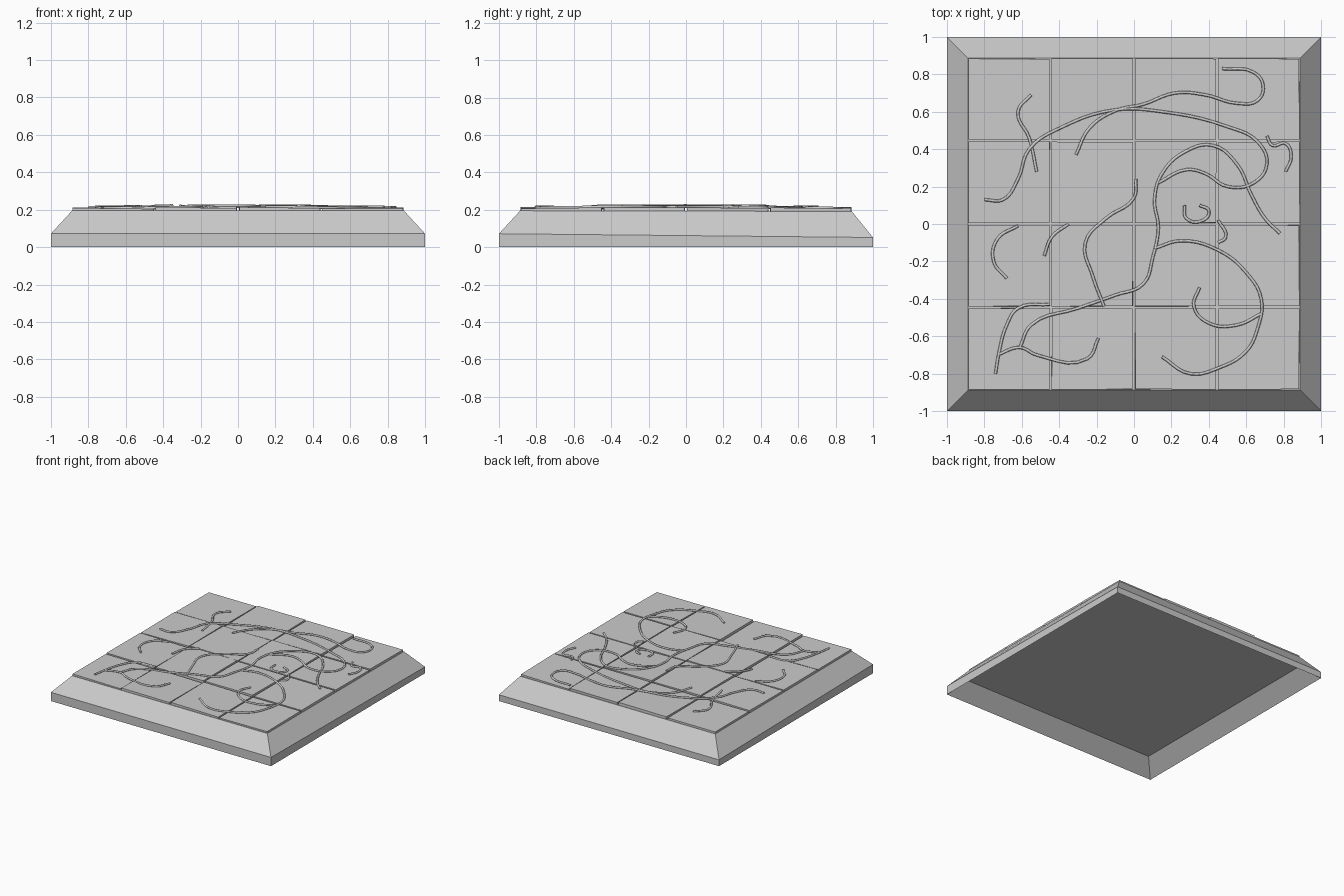
import bpy, bmesh, random
from math import hypot

if "Cube" in bpy.data.objects:
    bpy.data.objects.remove(bpy.data.objects["Cube"])
random.seed(4)


def mesh_object(name, bm):
    bmesh.ops.recalc_face_normals(bm, faces=bm.faces)
    me = bpy.data.meshes.new(name)
    bm.to_mesh(me)
    bm.free()
    ob = bpy.data.objects.new(name, me)
    bpy.context.collection.objects.link(ob)
    return ob


# Bevelled plinth, shallowly hollow underneath: lofted square rings
SQUARE = [(-1, -1), (1, -1), (1, 1), (-1, 1)]
# half size, z, extra z slope towards the back
RINGS = [(0.885, 0.11, 0), (1, 0, 0), (1, 0.062, -0.01), (0.887, 0.193, -0.002)]
bm = bmesh.new()
loops = [[bm.verts.new((x * r, y * r, z + y * s)) for x, y in SQUARE]
         for r, z, s in RINGS]
for a, b in zip(loops, loops[1:]):
    for i in range(4):
        j = (i + 1) % 4
        bm.faces.new((a[i], a[j], b[j], b[i]))
bm.faces.new(loops[0])
bm.faces.new(loops[-1])
mesh_object("plinth", bm)

# Sixteen stone slabs, each a little tilted
PITCH = 0.445
slabs = {}
for i in range(4):
    for j in range(4):
        cx, cy = (i - 1.5) * PITCH, (j - 1.5) * PITCH
        h = 0.219 - 0.012 * hypot(cx, cy) + random.uniform(-0.002, 0.002)
        tx, ty = random.uniform(-0.015, 0.015), random.uniform(-0.015, 0.015)
        slabs[i, j] = (cx, cy, h, tx, ty)


def slab_height(x, y):
    i = min(3, max(0, int((x + 2 * PITCH) / PITCH)))
    j = min(3, max(0, int((y + 2 * PITCH) / PITCH)))
    cx, cy, h, tx, ty = slabs[i, j]
    return h + tx * (x - cx) + ty * (y - cy)


for (i, j), (cx, cy, h, tx, ty) in slabs.items():
    bm = bmesh.new()
    bmesh.ops.create_cube(bm, size=1)
    for v in bm.verts:
        half = PITCH / 2 - random.uniform(0.004, 0.008)
        top = v.co.z > 0
        x = cx + (half if v.co.x > 0 else -half)
        y = cy + (half if v.co.y > 0 else -half)
        v.co = (x, y, h + tx * (x - cx) + ty * (y - cy) if top else 0.175)
    mesh_object(f"slab_{i}_{j}", bm)


# Thin roots creeping over the slabs
def root(name, *pts):
    cu = bpy.data.curves.new(name, 'CURVE')
    cu.dimensions = '3D'
    cu.bevel_depth = 0.008
    cu.bevel_resolution = 1
    cu.resolution_u = 5
    cu.use_fill_caps = True
    sp = cu.splines.new('BEZIER')
    sp.bezier_points.add(len(pts) - 1)
    for bp, (x, y) in zip(sp.bezier_points, pts):
        bp.co = (x, y, slab_height(x, y) + 0.004)
        bp.handle_left_type = bp.handle_right_type = 'AUTO'
    ob = bpy.data.objects.new(name, cu)
    bpy.context.collection.objects.link(ob)


root("root_upper_arc", (-.80, .13), (-.70, .13), (-.62, .24), (-.56, .40), (-.38, .52),
     (-.1, .61), (.15, .60), (.5, .52), (.66, .44), (.71, .32), (.64, .22), (.5, .2),
     (.38, .27), (.28, .29), (.13, .22))
root("root_top_hook", (-.31, .37), (-.24, .51), (-.1, .605), (.05, .64), (.22, .70),
     (.38, .69), (.55, .645), (.66, .66), (.69, .74), (.64, .81), (.47, .83))
root("root_left_upper", (-.55, .69), (-.62, .60), (-.56, .46), (-.52, .28))
root("root_middle", (.78, -.05), (.70, .03), (.63, .15), (.55, .32), (.42, .42),
     (.28, .39), (.15, .27), (.11, .13), (.13, -.02), (.10, -.18), (.05, -.32),
     (-.1, -.38), (-.3, -.45), (-.55, -.54), (-.61, -.66))
root("root_lower_arc", (.11, -.13), (.25, -.09), (.45, -.14), (.6, -.26), (.68, -.4),
     (.66, -.56), (.6, -.68), (.45, -.77), (.3, -.80), (.15, -.71))
root("root_lower_hook", (.35, -.34), (.32, -.44), (.4, -.53), (.55, -.54), (.68, -.48))
root("root_front_left", (-.74, -.80), (-.72, -.68), (-.68, -.54), (-.62, -.45), (-.45, -.43))
root("root_front_branch", (-.73, -.70), (-.61, -.66), (-.52, -.70), (-.25, -.72), (-.19, -.61))
root("root_left_hook", (-.68, -.29), (-.75, -.2), (-.73, -.08), (-.62, -.01))
root("root_centre", (.01, .24), (0, .14), (-.15, .03), (-.26, -.1), (-.22, -.28), (-.16, -.44))
root("root_right_edge", (.71, .47), (.74, .42), (.81, .43), (.84, .36), (.81, .28))
root("root_curl", (.27, .1), (.28, .03), (.37, .02), (.4, .07), (.35, .1))
root("root_left_short", (-.35, 0), (-.44, -.07), (-.48, -.17))
root("root_right_short", (.45, .02), (.49, -.07), (.45, -.1))
